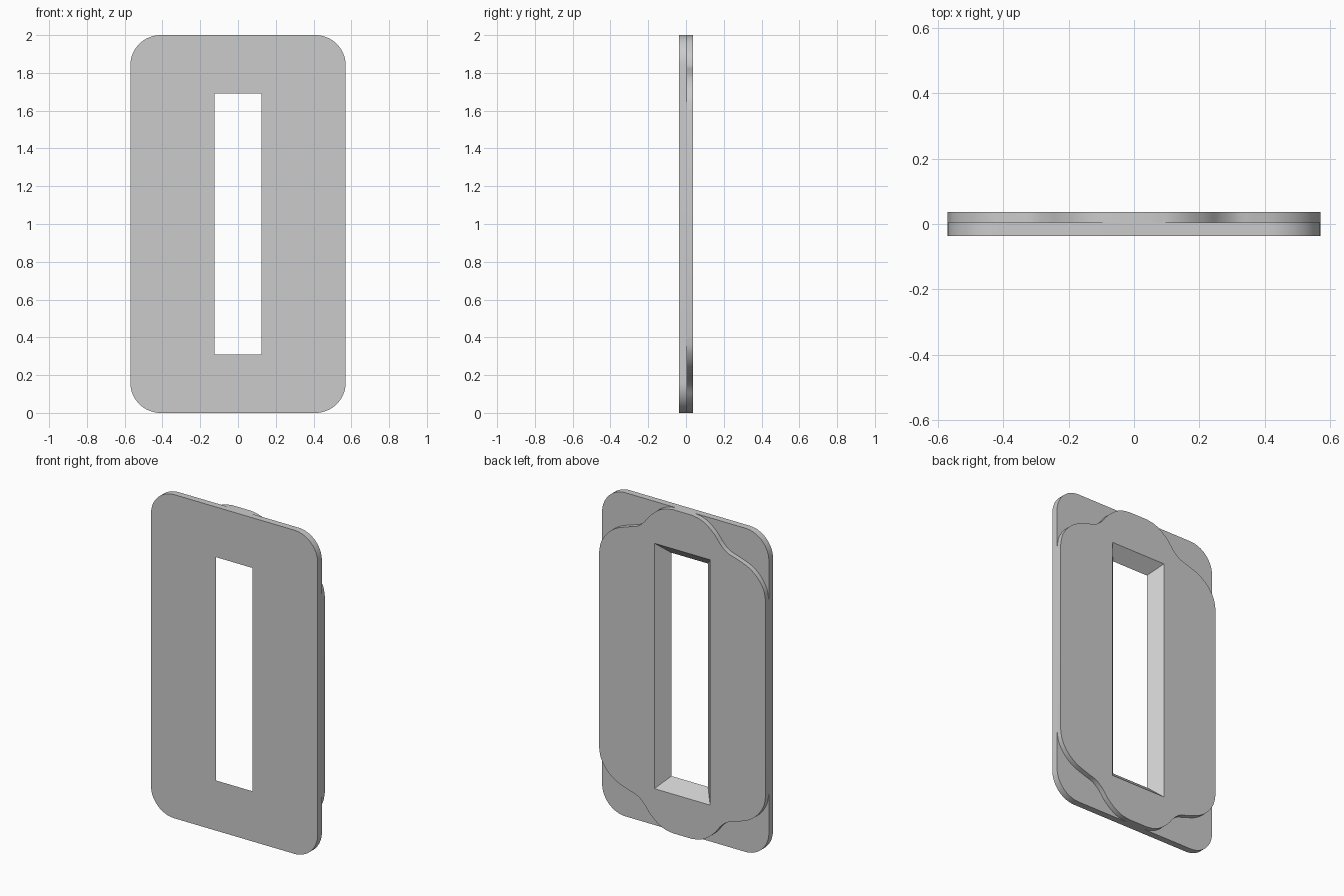
import bpy, bmesh, math
from mathutils import Vector

if "Cube" in bpy.data.objects:
    bpy.data.objects.remove(bpy.data.objects["Cube"], do_unlink=True)

HALF_W, HALF_H, HALF_D = 0.57, 1.0, 0.036
SPLIT = 0.005  # depth where the two layers meet

grey = bpy.data.materials.new("plain grey")
grey.use_nodes = True
colour = (0.6, 0.6, 0.6, 1)
grey.diffuse_color = colour
grey.node_tree.nodes["Principled BSDF"].inputs["Base Color"].default_value = colour


def spline(points, steps=6):
    """Smooth curve through the points."""
    p = [Vector(q) for q in points]
    p = [2 * p[0] - p[1]] + p + [2 * p[-1] - p[-2]]
    out = []
    for a, b, c, d in zip(p, p[1:], p[2:], p[3:]):
        for i in range(steps):
            t = i / steps
            out.append(0.5 * (2 * b + (c - a) * t + (2 * a - 5 * b + 4 * c - d) * t**2
                              + (3 * b - a - 3 * c + d) * t**3))
    return out + [p[-2]]


def four_way(quarter):
    """Mirror the upper +x quarter, listed from side to top, into a closed loop."""
    q = [(v[0], v[1]) for v in quarter]
    upper = q + [(-x, z) for x, z in reversed(q)]
    return upper + [(-x, -z) for x, z in upper]


def opening(y):
    """Rectangular slot that widens toward the back."""
    f = (y + HALF_D) / (2 * HALF_D)
    return four_way([(0.125 + 0.065 * f, 0.69 + 0.068 * f)])


def layer(name, outline, y0, y1):
    bm = bmesh.new()
    caps = []
    for y in (y0, y1):
        caps.append([[bm.verts.new((x, y, z + HALF_H)) for x, z in loop]
                     for loop in (outline, opening(y))])
    # outer rim and slot walls
    for front, back in zip(*caps):
        n = len(front)
        for i in range(n):
            j = (i + 1) % n
            bm.faces.new((front[i], front[j], back[j], back[i]))
    # flat faces around the slot
    for loops in caps:
        edges = [bm.edges.get((l[i - 1], l[i])) for l in loops for i in range(len(l))]
        bmesh.ops.triangle_fill(bm, edges=edges, use_beauty=True)
    bmesh.ops.recalc_face_normals(bm, faces=bm.faces)
    mesh = bpy.data.meshes.new(name)
    bm.to_mesh(mesh)
    bm.free()
    mesh.materials.append(grey)
    obj = bpy.data.objects.new(name, mesh)
    bpy.context.collection.objects.link(obj)
    bpy.ops.object.select_all(action='DESELECT')
    obj.select_set(True)
    bpy.context.view_layer.objects.active = obj
    bpy.ops.object.shade_smooth_by_angle(angle=math.radians(30))


# front plate: rounded rectangle
R = 0.16
corner = [(HALF_W - R + R * math.cos(a), HALF_H - R + R * math.sin(a))
          for a in (math.pi / 2 * i / 16 for i in range(17))]
layer("front_plate", four_way(corner), -HALF_D, SPLIT)

# back plate: rounded shoulders with a raised lobe at top and bottom
shoulder = spline([(HALF_W, 0.6), (0.555, 0.67), (0.512, 0.735), (0.45, 0.782),
                   (0.37, 0.812), (0.31, 0.832), (0.265, 0.867), (0.222, 0.92),
                   (0.17, 0.965), (0.12, 0.99), (0.065, HALF_H)])
layer("back_plate", four_way(shoulder), SPLIT, HALF_D)
